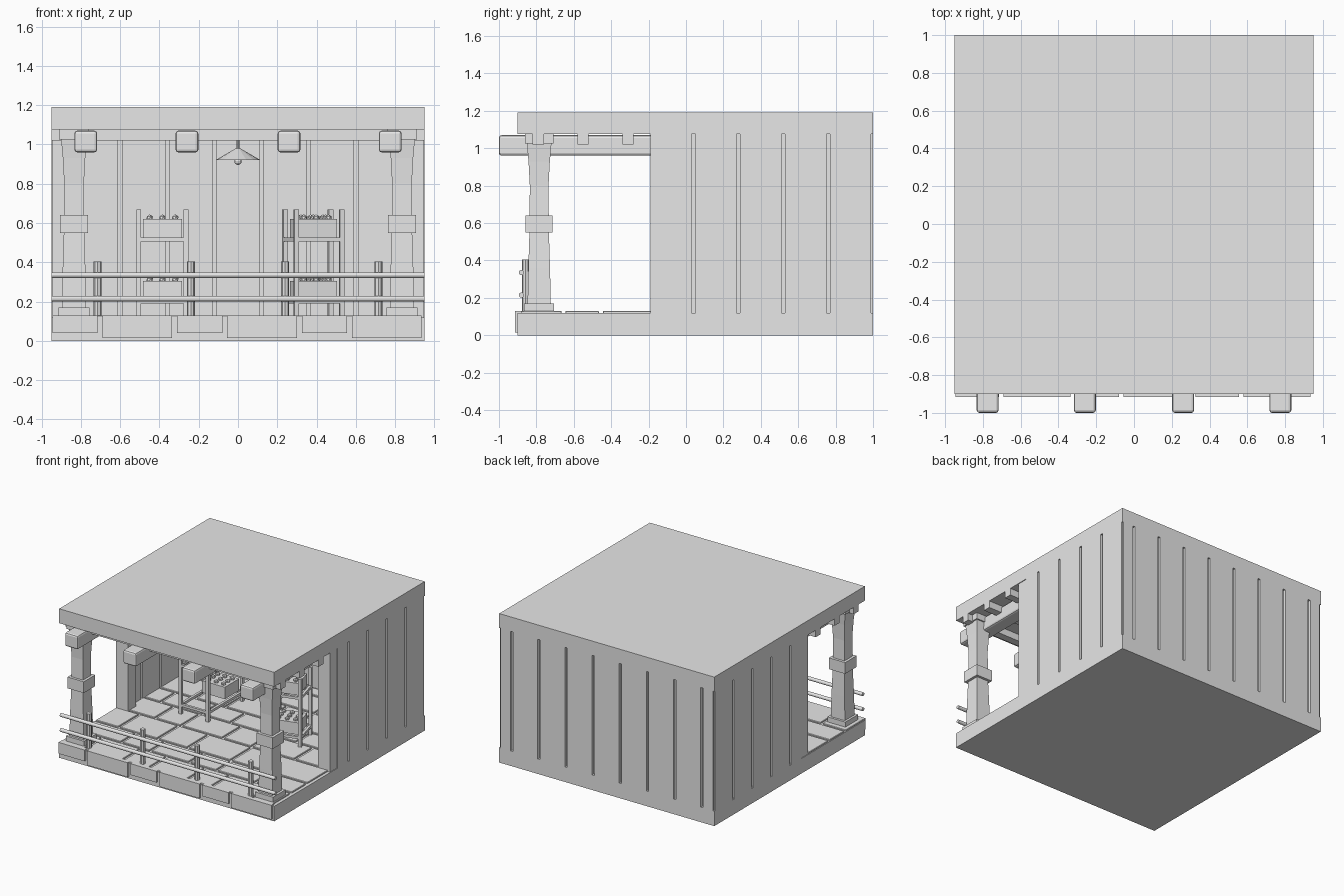
import bpy, bmesh, math, random
from mathutils import Matrix, Vector

random.seed(4)
if bpy.data.objects.get("Cube"):
    bpy.data.objects.remove(bpy.data.objects["Cube"])

grey = bpy.data.materials.new("plain_grey")
grey.use_nodes = True
grey.diffuse_color = (0.8, 0.8, 0.8, 1)
grey.node_tree.nodes["Principled BSDF"].inputs["Base Color"].default_value = (0.8, 0.8, 0.8, 1)


def finish(name, bm):
    bmesh.ops.recalc_face_normals(bm, faces=bm.faces)
    mesh = bpy.data.meshes.new(name)
    bm.to_mesh(mesh)
    bm.free()
    mesh.materials.append(grey)
    ob = bpy.data.objects.new(name, mesh)
    bpy.context.collection.objects.link(ob)
    return ob


def add_box(bm, x0, x1, y0, y1, z0, z1):
    centre = Matrix.Translation(((x0 + x1) / 2, (y0 + y1) / 2, (z0 + z1) / 2))
    size = Matrix.Diagonal((x1 - x0, y1 - y0, z1 - z0, 1))
    bmesh.ops.create_cube(bm, size=1, matrix=centre @ size)


def boxes(name, specs, bevel=0, segments=1):
    bm = bmesh.new()
    for s in specs:
        add_box(bm, *s)
    ob = finish(name, bm)
    if bevel:
        mod = ob.modifiers.new("bevel", "BEVEL")
        mod.width, mod.segments = bevel, segments
    return ob


def add_rod(bm, start, end, r0, r1, sides):
    a, b = Vector(start), Vector(end)
    turn = (b - a).to_track_quat("Z", "Y").to_matrix().to_4x4()
    bmesh.ops.create_cone(bm, cap_ends=True, segments=sides, radius1=r0, radius2=r1,
                          depth=(b - a).length, matrix=Matrix.Translation((a + b) / 2) @ turn)


W, FRONT, BACK = 0.95, -0.9, 1.0
FLOOR, CEIL, TOP = 0.12, 1.075, 1.19
THICK, GAP = 0.07, 0.01

# Base and roof slabs
boxes("base_slab", [(-W, W, FRONT, BACK, 0, FLOOR)])
boxes("roof_slab", [(-W, W, FRONT, BACK, CEIL, TOP)])

# Plank walls: full-depth planks over a thinner core, leaving grooves
back_cuts = [-W] + [-0.84 + 0.24 * i for i in range(8)] + [W]
planks = [(a + GAP, b - GAP, BACK - THICK, BACK, FLOOR, CEIL)
          for a, b in zip(back_cuts, back_cuts[1:])]
planks.append((-W + 0.02, W - 0.02, BACK - THICK + 0.02, BACK - 0.02, FLOOR, CEIL))
boxes("back_wall", planks)
side_cuts = [-0.1, 0.04, 0.28, 0.52, 0.76, BACK]
for side, name in ((1, "left_wall"), (-1, "right_wall")):
    specs = []
    for i, (a, b) in enumerate(zip(side_cuts, side_cuts[1:])):
        specs.append((W - THICK, W, a + (GAP if i else 0), b - GAP, FLOOR, CEIL))
    specs.append((W - THICK + 0.02, W - 0.02, -0.09, BACK - 0.02, FLOOR, CEIL))
    specs = [s if side > 0 else (-s[1], -s[0]) + s[2:] for s in specs]
    boxes(name, specs)
    x0, x1 = sorted((side * 0.84, side * 0.945))
    boxes(name + "_end_post", [(x0, x1, -0.19, -0.09, FLOOR, CEIL)])

# Paving stones in staggered rows
stones = []
y, row = FRONT + 0.005, 0
while y < BACK - THICK - 0.05:
    depth = (0.25, 0.2, 0.28)[row % 3]
    y1 = min(y + depth, BACK - THICK)
    x, i = -W + 0.005, row
    while x < W - 0.01:
        x1 = x + (0.24, 0.36)[i % 2] + random.uniform(-0.03, 0.03)
        if x1 > W - 0.12:
            x1 = W - 0.005
        stones.append((x, x1 - 0.02, y, y1 - 0.02, FLOOR - 0.01, FLOOR + 0.01))
        x, i = x1, i + 1
    y, row = y1, row + 1
boxes("floor_stones", stones, 0.003)

# Stones along the front edge
edge, x = [], -0.945
for i in range(6):
    length = (0.23, 0.355)[i % 2]
    edge.append((x, x + length, FRONT - 0.015, FRONT + 0.02, (0.04, 0.015)[i % 2], 0.13))
    x += length + 0.025
boxes("front_edge_stones", edge)

# Ceiling beams and cross joists
for i, x in enumerate((-0.775, -0.26, 0.26, 0.775)):
    boxes(f"ceiling_beam_{i + 1}", [(x - 0.058, x + 0.058, -1, 0.95, 0.96, 1.07)], 0.014, 2)
joists = []
for i in range(8):
    y = -0.79 + 0.24 * i
    half = W if y < -0.2 else W - 0.03
    joists.append((-half, half, y - 0.03, y + 0.03, 1.02, CEIL + 0.01))
boxes("cross_joists", joists)

# Front columns: square shafts lofted through half-widths by height
LEVELS = [(0.17, 0.062), (0.36, 0.058), (0.55, 0.052), (0.8, 0.05), (0.93, 0.057), (1.03, 0.066)]
for side, name in ((1, "left_column"), (-1, "right_column")):
    cx, cy = side * 0.835, -0.785
    bm = bmesh.new()
    rings = [[bm.verts.new((cx + sx * h, cy + sy * h, z))
              for sx, sy in ((-1, -1), (1, -1), (1, 1), (-1, 1))] for z, h in LEVELS]
    for low, high in zip(rings, rings[1:]):
        for k in range(4):
            n = (k + 1) % 4
            bm.faces.new((low[k], low[n], high[n], high[k]))
    bm.faces.new(rings[0])
    bm.faces.new(rings[-1])
    for half, z0, z1 in ((0.08, 0.125, 0.17), (0.072, 0.55, 0.64), (0.076, 1.025, CEIL)):
        add_box(bm, cx - half, cx + half, cy - half, cy + half, z0, z1)
    finish(name, bm)

# Railing
bm = bmesh.new()
for z in (0.215, 0.335):
    add_rod(bm, (-W, -0.88, z), (W, -0.88, z), 0.014, 0.014, 12)
finish("railing_bars", bm)
bm = bmesh.new()
for x in (-0.715, -0.24, 0.24, 0.715):
    add_rod(bm, (x, -0.858, FLOOR), (x, -0.858, 0.405), 0.02, 0.02, 8)
finish("railing_posts", bm)

# Hanging lamp
bm = bmesh.new()
add_rod(bm, (0, 0.3, 0.92), (0, 0.3, 0.98), 0.115, 0.012, 16)
add_rod(bm, (0, 0.3, 0.97), (0, 0.3, CEIL), 0.007, 0.007, 8)
bmesh.ops.create_uvsphere(bm, u_segments=10, v_segments=6, radius=0.02,
                          matrix=Matrix.Translation((0, 0.3, 0.915)))
finish("hanging_lamp", bm)


# Shelf racks holding crates of round goods
def rack(name, x, y, depth, crate_y, angle):
    bm = bmesh.new()
    h = 0.12
    for px in (-h, h):
        for py in (0, depth):
            add_box(bm, px - 0.012, px + 0.012, py - 0.012, py + 0.012, FLOOR, 0.67)
    for z in (0.2, 0.515):
        for py in (0, depth):
            add_box(bm, -h, h, py - 0.01, py + 0.01, z - 0.01, z + 0.01)
        for px in (-h, h):
            add_box(bm, px - 0.01, px + 0.01, 0, depth, z - 0.01, z + 0.01)
        add_box(bm, -0.1, 0.1, crate_y, crate_y + 0.18, z + 0.01, z + 0.105)
        for i in range(3):
            for j in range(3):
                spot = (-0.065 + 0.065 * i, crate_y + 0.035 + 0.055 * j, z + 0.11)
                bmesh.ops.create_icosphere(bm, subdivisions=1, radius=0.019,
                                           matrix=Matrix.Translation(spot))
    ob = finish(name, bm)
    ob.location = (x, y, 0)
    ob.rotation_euler.z = angle


rack("right_shelf_rack", -0.385, 0.0, 0.43, 0.24, 0.0)
rack("left_shelf_rack", 0.412, 0.0, 0.22, 0.02, math.radians(15))
